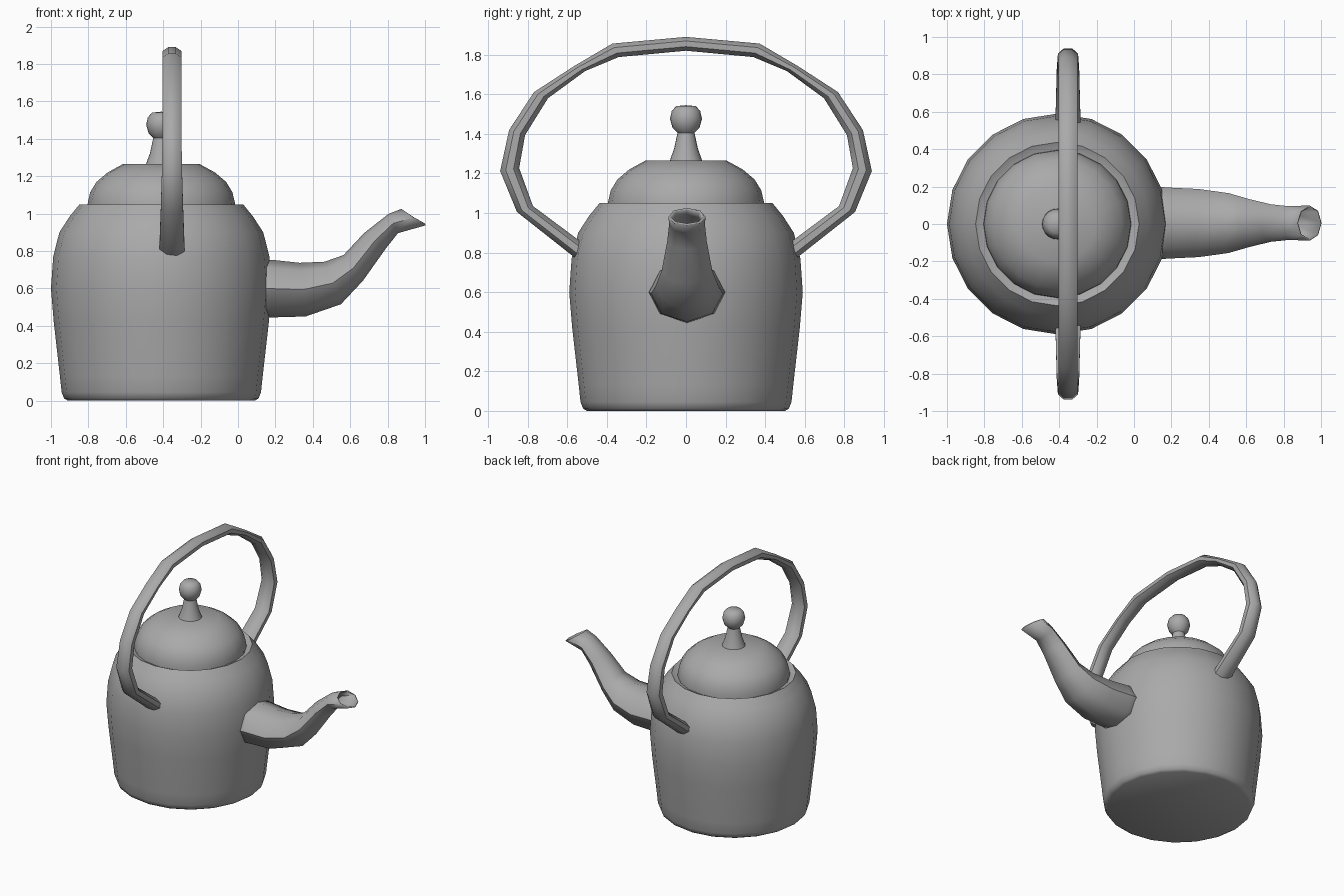
import bpy, bmesh, math
from mathutils import Vector

if "Cube" in bpy.data.objects:
    bpy.data.objects.remove(bpy.data.objects["Cube"], do_unlink=True)

AXIS_X = -0.41      # centre of the pot
HANDLE_X = -0.353   # plane of the handle
TURN_SIDES = 20
TUBE_SIDES = 8

metal = bpy.data.materials.new("grey metal")
metal.use_nodes = True
GREY = (0.4, 0.4, 0.4, 1)
metal.diffuse_color = GREY
metal.node_tree.nodes["Principled BSDF"].inputs["Base Color"].default_value = GREY


def finish(bm, name, angle):
    """Turn a bmesh into a smooth-shaded object."""
    bmesh.ops.recalc_face_normals(bm, faces=bm.faces)
    mesh = bpy.data.meshes.new(name)
    bm.to_mesh(mesh)
    bm.free()
    mesh.materials.append(metal)
    obj = bpy.data.objects.new(name, mesh)
    bpy.context.collection.objects.link(obj)
    bpy.ops.object.select_all(action='DESELECT')
    obj.select_set(True)
    bpy.context.view_layer.objects.active = obj
    bpy.ops.object.shade_smooth_by_angle(angle=math.radians(angle))
    return obj


def lathe(name, profile, angle=32):
    """Spin a (radius, height) profile around the pot axis."""
    bm = bmesh.new()
    verts = [bm.verts.new((AXIS_X + r, 0, z)) for r, z in profile]
    edges = [bm.edges.new(pair) for pair in zip(verts, verts[1:])]
    bmesh.ops.spin(bm, geom=verts + edges, cent=(AXIS_X, 0, 0), axis=(0, 0, 1),
                   angle=math.tau, steps=TURN_SIDES)
    bmesh.ops.remove_doubles(bm, verts=bm.verts, dist=0.0005)
    return finish(bm, name, angle)


def loft(name, sections, side, phase=0.0):
    """Tube through sections given as (outer point, inner point, half width)."""
    bm = bmesh.new()
    rings = []
    for outer, inner, width in sections:
        mid, half = (outer + inner) / 2, (outer - inner) / 2
        grow = 1 / math.cos(phase)
        ring = []
        for i in range(TUBE_SIDES):
            t = math.tau * i / TUBE_SIDES + phase
            ring.append(bm.verts.new(mid + grow * (half * math.cos(t) + side * width * math.sin(t))))
        rings.append(ring)
    for a, b in zip(rings, rings[1:]):
        for i in range(TUBE_SIDES):
            j = (i + 1) % TUBE_SIDES
            bm.faces.new((a[i], a[j], b[j], b[i]))
    return finish(bm, name, 50)


# Pot body with a shallow seat for the lid
lathe("body", [(0, 0), (0.50, 0), (0.52, 0.012), (0.533, 0.045), (0.542, 0.13),
               (0.575, 0.42), (0.59, 0.60), (0.578, 0.77), (0.545, 0.90),
               (0.49, 0.985), (0.437, 1.05), (0.395, 1.03), (0, 1.03)], 40)

# Domed lid with a flat top
lathe("lid", [(0.395, 1.03), (0.393, 1.06), (0.38, 1.115), (0.346, 1.17),
              (0.287, 1.22), (0.205, 1.265), (0, 1.265)], 30)

# Stem and ball knob
lathe("lid_knob", [(0.083, 1.262), (0.06, 1.325), (0.043, 1.405), (0.068, 1.43),
                   (0.081, 1.475), (0.072, 1.515), (0.05, 1.54), (0, 1.545)], 50)

# Spout: upper x, z, lower x, z, half width
spout_rows = [(0.06, 0.745, 0.06, 0.455, 0.19), (0.18, 0.743, 0.18, 0.455, 0.18),
              (0.33, 0.727, 0.36, 0.46, 0.172), (0.465, 0.733, 0.545, 0.524, 0.15),
              (0.57, 0.77, 0.66, 0.647, 0.118), (0.68, 0.888, 0.785, 0.823, 0.09),
              (0.81, 0.99, 0.85, 0.904, 0.08), (0.877, 1.016, 1.0, 0.947, 0.085)]
spout = loft("spout", [(Vector((a, 0.005, b)), Vector((c, 0.005, d)), w)
                       for a, b, c, d, w in spout_rows], Vector((0, 1, 0)))
wall = spout.modifiers.new("wall", 'SOLIDIFY')
wall.thickness = 0.01
wall.offset = -1

# Overhead handle: outer y, z, inner y, z, half width; second half is mirrored
handle_rows = [(0.46, 0.70, 0.44, 0.79, 0.068), (0.566, 0.778, 0.55, 0.869, 0.067),
               (0.854, 1.005, 0.773, 1.035, 0.06), (0.939, 1.212, 0.843, 1.227, 0.054),
               (0.894, 1.419, 0.813, 1.394, 0.051), (0.768, 1.611, 0.697, 1.58, 0.05),
               (0.566, 1.742, 0.51, 1.717, 0.05), (0.372, 1.856, 0.34, 1.788, 0.05),
               (0, 1.89, 0, 1.82, 0.05)]
mirrored = [(-a, b, -c, d, w) for a, b, c, d, w in handle_rows[-2::-1]]
loft("handle", [(Vector((HANDLE_X, a, b)), Vector((HANDLE_X, c, d)), w)
                for a, b, c, d, w in handle_rows + mirrored],
     Vector((1, 0, 0)), math.pi / TUBE_SIDES)
